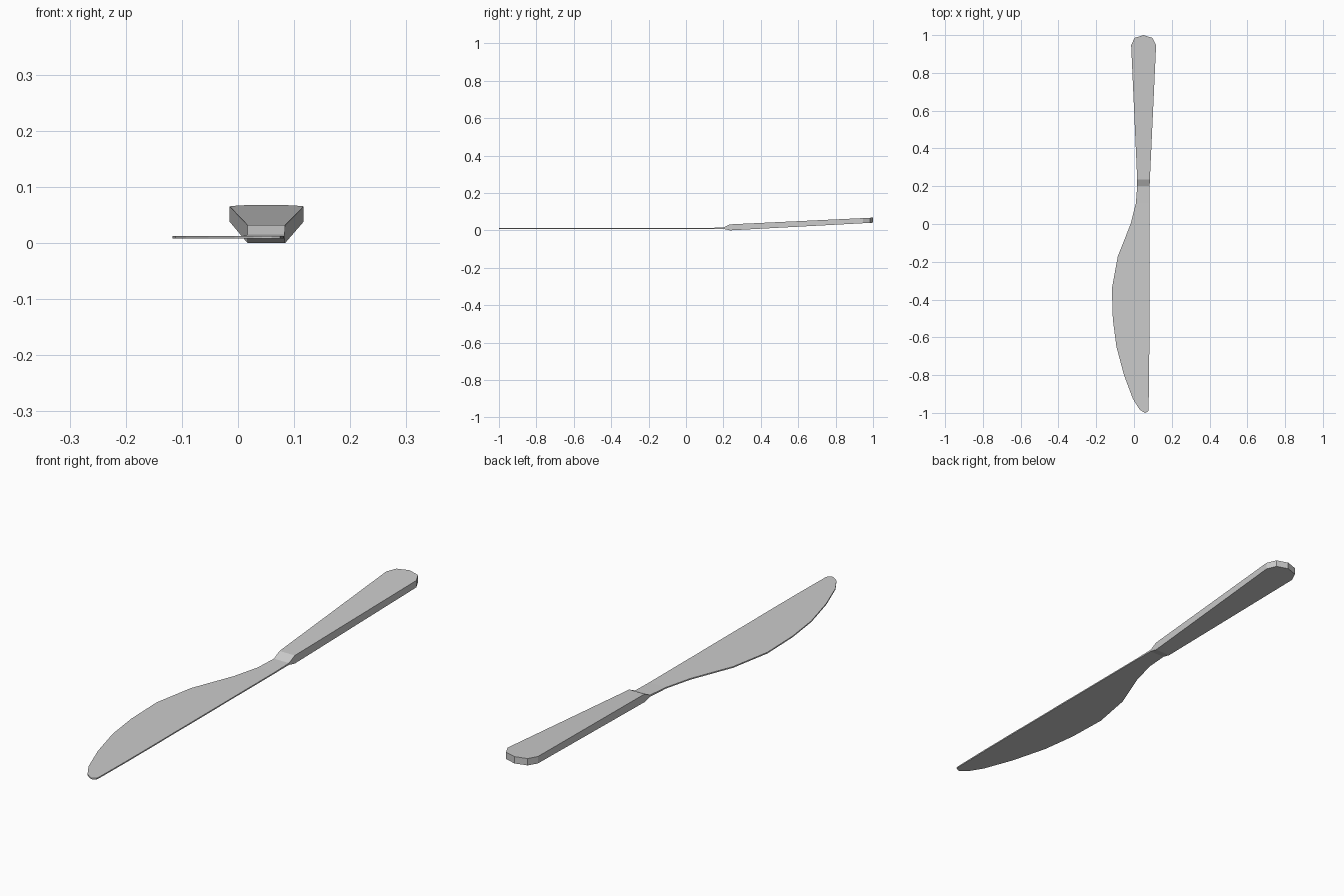
import bpy, bmesh

if "Cube" in bpy.data.objects:
    bpy.data.objects.remove(bpy.data.objects["Cube"])


def loft(name, stations, z_range):
    """Skin rectangular sections (y, x_left, x_right); the last one is capped."""
    bm = bmesh.new()
    rings = []
    for y, xl, xr in stations:
        zb, zt = z_range(y)
        rings.append([bm.verts.new(p) for p in
                      ((xl, y, zb), (xr, y, zb), (xr, y, zt), (xl, y, zt))])
    for a, b in zip(rings, rings[1:]):
        for i in range(4):
            j = (i + 1) % 4
            bm.faces.new((a[i], a[j], b[j], b[i]))
    bm.faces.new(rings[-1])
    bmesh.ops.remove_doubles(bm, verts=bm.verts, dist=0.0005)
    bmesh.ops.recalc_face_normals(bm, faces=bm.faces)
    mesh = bpy.data.meshes.new(name)
    bm.to_mesh(mesh)
    bm.free()
    ob = bpy.data.objects.new(name, mesh)
    bpy.context.collection.objects.link(ob)
    return ob


NECK = (0.2, 0.017, 0.083)
NECK_Z = (0.008, 0.015)


def blade_z(y):
    if y == NECK[0]:
        return NECK_Z
    return 0.008, 0.013


def handle_z(y):
    # Neck flares into a bar that rises gently to the butt
    if y == NECK[0]:
        return NECK_Z
    t = (y - 0.235) / (1 - 0.235)
    return 0.041 * t, 0.032 + 0.036 * t


# Blade: straight spine, curved cutting edge
blade = [NECK, (0.11, 0.01, 0.083), (0, -0.018, 0.083), (-0.172, -0.086, 0.082),
         (-0.342, -0.117, 0.082), (-0.506, -0.112, 0.081), (-0.65, -0.093, 0.081),
         (-0.8, -0.053, 0.080), (-0.925, -0.006, 0.078), (-0.98, 0.028, 0.077),
         (-0.992, 0.043, 0.075), (-1.0, 0.058, 0.06)]
loft("blade", blade, blade_z)

# Handle: tapered bar with a rounded butt
handle = [NECK, (0.235, 0.017, 0.084), (0.947, -0.015, 0.117),
          (0.985, 0.003, 0.098), (1.0, 0.05, 0.05)]
loft("handle", handle, handle_z)
